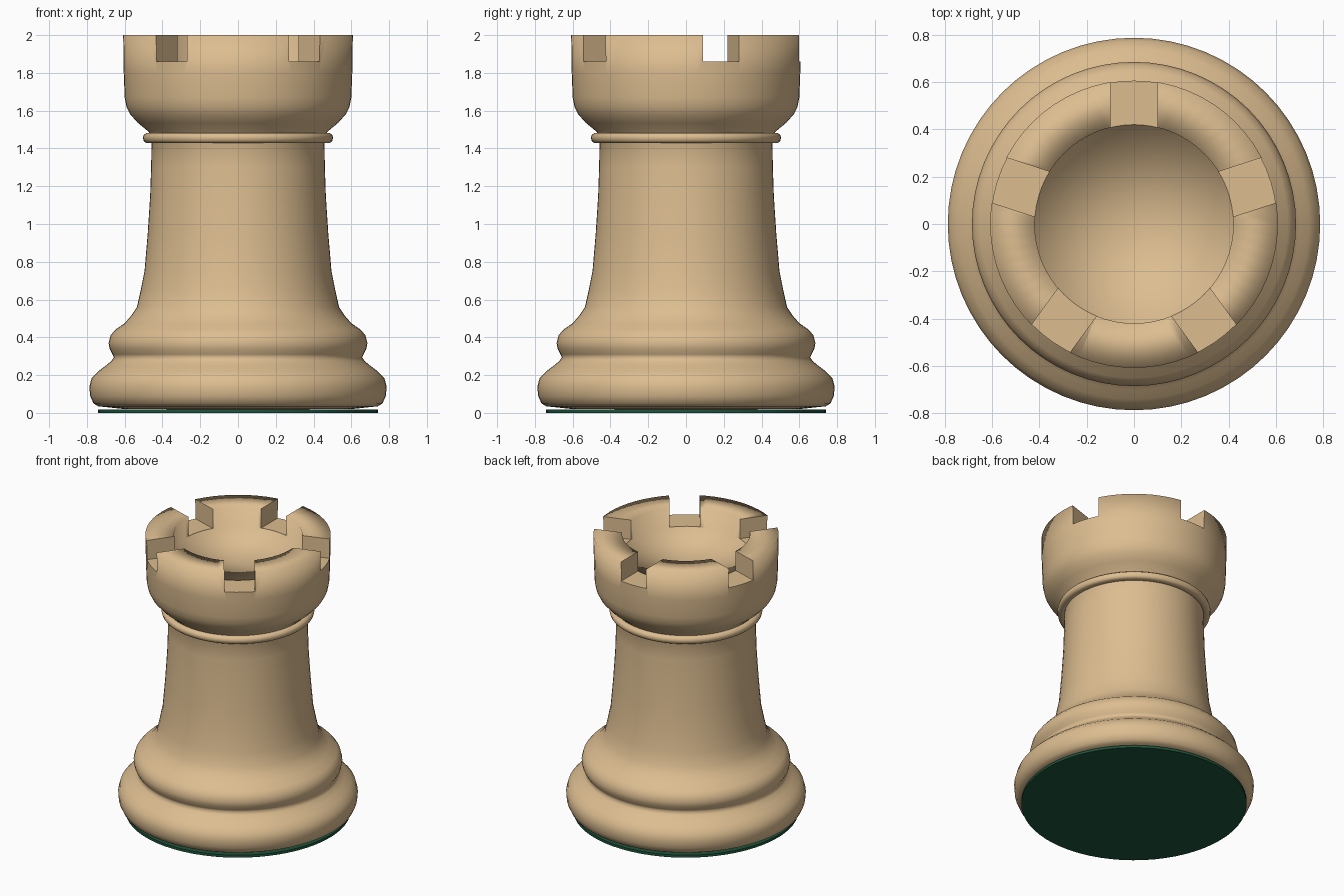
import bpy, bmesh, math
from mathutils import Matrix

old = bpy.data.objects.get("Cube")
if old:
    bpy.data.objects.remove(old, do_unlink=True)

SEGMENTS = 64


def material(name, rgb):
    mat = bpy.data.materials.new(name)
    mat.use_nodes = True
    mat.diffuse_color = (*rgb, 1)
    bsdf = mat.node_tree.nodes["Principled BSDF"]
    bsdf.inputs["Base Color"].default_value = (*rgb, 1)
    bsdf.inputs["Roughness"].default_value = 0.5
    return mat


def make_object(name, bm, mat):
    bmesh.ops.recalc_face_normals(bm, faces=bm.faces)
    mesh = bpy.data.meshes.new(name)
    bm.to_mesh(mesh)
    bm.free()
    mesh.materials.append(mat)
    obj = bpy.data.objects.new(name, mesh)
    bpy.context.collection.objects.link(obj)
    return obj


def lathe(name, profile, mat, smooth=True):
    """Turn a closed (radius, height) profile around z."""
    bm = bmesh.new()
    verts = [bm.verts.new((r, 0, z)) for r, z in profile]
    edges = [bm.edges.new(pair) for pair in zip(verts, verts[1:])]
    if profile[0][0] > 0:
        edges.append(bm.edges.new((verts[-1], verts[0])))
    bmesh.ops.spin(bm, geom=verts + edges, cent=(0, 0, 0), axis=(0, 0, 1),
                   angle=2 * math.pi, steps=SEGMENTS, use_duplicate=False)
    bmesh.ops.remove_doubles(bm, verts=bm.verts, dist=0.0005)
    for face in bm.faces:
        face.smooth = smooth
    return make_object(name, bm, mat)


wood = material("pale wood", (0.72, 0.51, 0.28))
felt = material("green felt", (0.013, 0.09, 0.045))

# Felt pad under the base
lathe("felt_pad", [(0, 0), (0.74, 0), (0.74, 0.018), (0, 0.018)], felt, smooth=False)

# Turned body: foot, waist, shaft, cup and hollow top
body = lathe("tower_body", [
    (0, 0.018), (0.60, 0.02), (0.74, 0.035), (0.765, 0.05), (0.783, 0.09),
    (0.787, 0.14), (0.775, 0.185), (0.74, 0.22), (0.70, 0.25), (0.67, 0.275),
    (0.657, 0.295), (0.665, 0.31), (0.68, 0.34), (0.685, 0.37), (0.675, 0.41),
    (0.65, 0.44), (0.60, 0.475), (0.565, 0.515), (0.535, 0.56), (0.515, 0.65),
    (0.495, 0.75), (0.478, 0.95), (0.465, 1.15), (0.46, 1.3), (0.457, 1.46),
    (0.475, 1.49), (0.53, 1.535), (0.57, 1.58), (0.59, 1.62), (0.60, 1.67),
    (0.605, 1.8), (0.608, 2), (0.42, 2), (0.42, 1.855), (0, 1.79)], wood)

# Collar bead between shaft and cup
lathe("collar", [(0.44, 1.43), (0.488, 1.43), (0.499, 1.44), (0.503, 1.457),
                 (0.499, 1.472), (0.485, 1.482), (0.44, 1.484)], wood)

# Five notches cut through the parapet
bm = bmesh.new()
for i in range(5):
    place = (Matrix.Rotation(math.radians(90 + 72 * i), 4, "Z")
             @ Matrix.Translation((0.55, 0, 2.06))
             @ Matrix.Diagonal((0.5, 0.2, 0.4, 1)))
    bmesh.ops.create_cube(bm, size=1, matrix=place)
cutter = make_object("notch_cutter", bm, wood)
cutter.hide_render = True

cut = body.modifiers.new("notches", "BOOLEAN")
cut.operation = "DIFFERENCE"
cut.solver = "EXACT"
cut.object = cutter
bpy.context.view_layer.objects.active = body
bpy.ops.object.modifier_apply(modifier=cut.name)
bpy.data.objects.remove(cutter, do_unlink=True)
